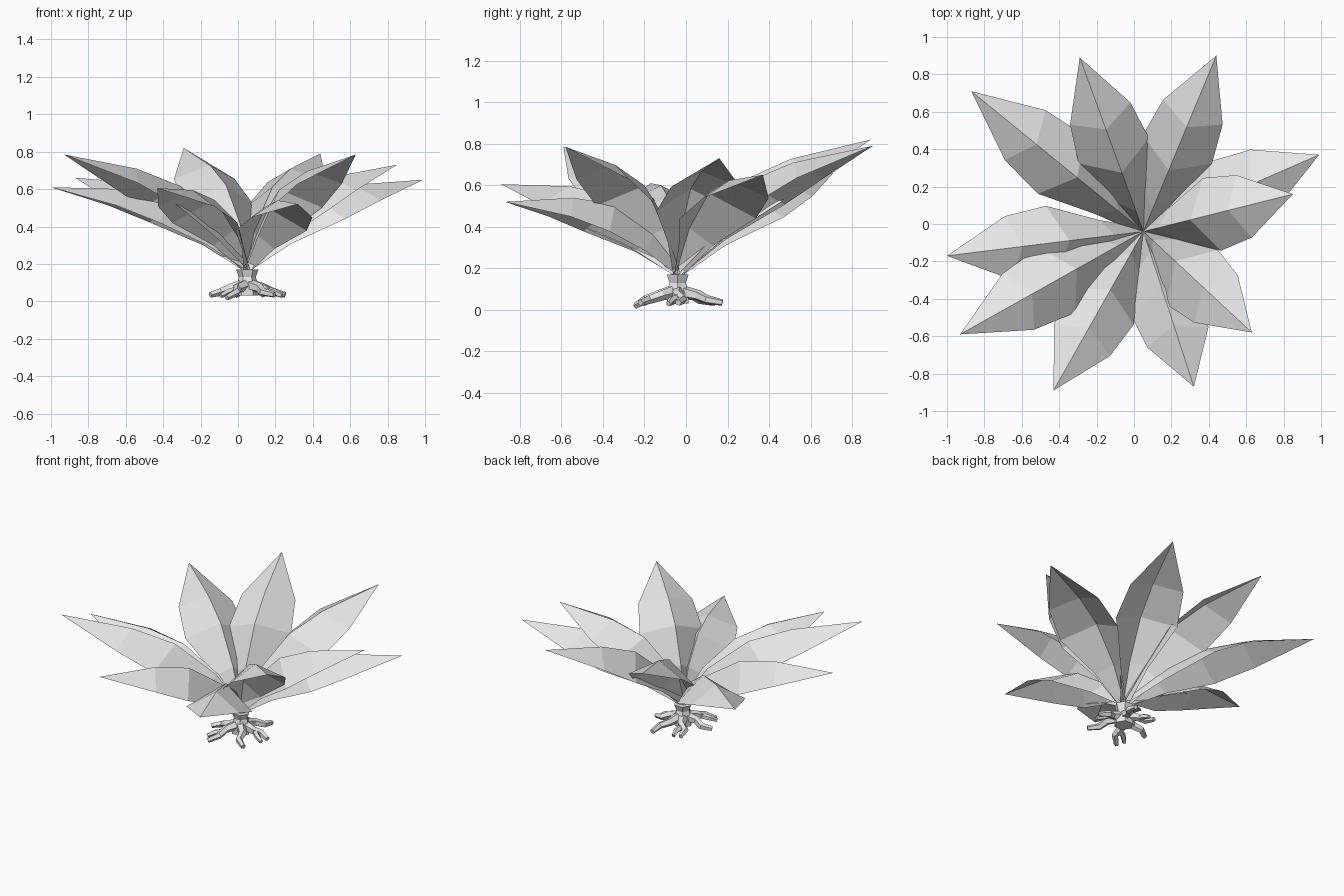
import bpy
import bmesh
import math
from mathutils import Vector

cube = bpy.data.objects.get("Cube")
if cube:
    bpy.data.objects.remove(cube, do_unlink=True)

grey = bpy.data.materials.new("pale_grey")
grey.use_nodes = True
grey.diffuse_color = (0.8, 0.8, 0.8, 1)
grey.node_tree.nodes["Principled BSDF"].inputs["Base Color"].default_value = (0.8, 0.8, 0.8, 1)

UP = Vector((0, 0, 1))
AXIS = Vector((0.05, -0.04, 0))


def finish(bm, name):
    """Turn a bmesh into a flat-shaded object."""
    mesh = bpy.data.meshes.new(name)
    bm.to_mesh(mesh)
    bm.free()
    mesh.materials.append(grey)
    obj = bpy.data.objects.new(name, mesh)
    bpy.context.collection.objects.link(obj)
    return obj


def tube(bm, path, radii, sides):
    """Sweep a polygon section along a path and cap both ends."""
    rings = []
    for i, point in enumerate(path):
        along = (path[min(i + 1, len(path) - 1)] - path[max(i - 1, 0)]).normalized()
        ref = Vector((1, 0, 0)) if abs(along.z) > 0.9 else UP
        u = along.cross(ref).normalized()
        v = u.cross(along)
        ring = []
        for k in range(sides):
            a = math.tau * (k + 0.5) / sides
            ring.append(bm.verts.new(point + radii[i] * (math.cos(a) * u + math.sin(a) * v)))
        rings.append(ring)
    for low, high in zip(rings, rings[1:]):
        for k in range(sides):
            n = (k + 1) % sides
            bm.faces.new((low[k], low[n], high[n], high[k]))
    bm.faces.new(rings[0][::-1])
    bm.faces.new(rings[-1])
    bmesh.ops.recalc_face_normals(bm, faces=bm.faces[:])


# Leaf rows: ridge position, ridge height, edge position, edge height, half width
LEAF_ROWS = [
    (0.0, 0.03, 0.0, 0.0, 0.02),
    (0.2, 0.15, 0.23, 0.04, 0.09),
    (0.45, 0.2, 0.49, 0.045, 0.2),
    (0.67, 0.15, 0.7, 0.04, 0.172),
]


def leaf(name, tip):
    """Tent-folded leaf arching from the trunk top to its tip."""
    base = AXIS + UP * 0.16
    chord = Vector(tip) - base
    side = chord.cross(UP).normalized()
    normal = side.cross(chord).normalized()
    bm = bmesh.new()
    rows = []
    for rt, rh, et, eh, w in LEAF_ROWS:
        edge = base + chord * et + normal * eh
        places = (edge - side * w, base + chord * rt + normal * rh, edge + side * w)
        rows.append([bm.verts.new(p) for p in places])
    for a, b in zip(rows, rows[1:]):
        for k in range(2):
            bm.faces.new((a[k], a[k + 1], b[k + 1], b[k]))
    end = bm.verts.new(tip)
    for k in range(2):
        bm.faces.new((rows[-1][k], rows[-1][k + 1], end))
    finish(bm, name)


TIPS = [
    (-0.29, 0.89, 0.82), (0.44, 0.90, 0.79), (0.99, 0.37, 0.65),
    (0.85, 0.16, 0.73), (0.63, -0.58, 0.785), (0.32, -0.87, 0.52),
    (-0.43, -0.89, 0.605), (-0.93, -0.59, 0.785), (-1.0, -0.17, 0.61),
    (-0.87, 0.71, 0.66),
]
for i, tip in enumerate(TIPS):
    leaf(f"leaf_{i + 1}", tip)

# Six-sided trunk with a slight waist
bm = bmesh.new()
tube(bm, [AXIS + UP * z for z in (0.03, 0.08, 0.13, 0.17)], (0.06, 0.062, 0.045, 0.06), 6)
finish(bm, "trunk")

# Crooked roots, every other one forked
for i in range(6):
    a = math.radians(60 * i + 5)
    out = Vector((math.cos(a), math.sin(a), 0))
    across = Vector((-out.y, out.x, 0)) * (1 if i % 2 else -1)
    reach = 0.23 if i in (4, 5, 1) else 0.2

    def spot(r, s, z):
        return AXIS + out * r * reach + across * s + UP * z

    bm = bmesh.new()
    drop = 0.02 if i == 4 else 0.035
    tube(bm, [spot(0.15, 0, 0.085), spot(0.45, 0.012, 0.07), spot(0.7, -0.012, 0.05),
              spot(1, 0.015, drop)], (0.032, 0.026, 0.022, 0.016), 5)
    if i % 2 == 0:
        tube(bm, [spot(0.5, 0, 0.062), spot(0.7, 0.04, 0.05), spot(0.9, 0.06, 0.03)],
             (0.02, 0.018, 0.013), 5)
    finish(bm, f"root_{i + 1}")
